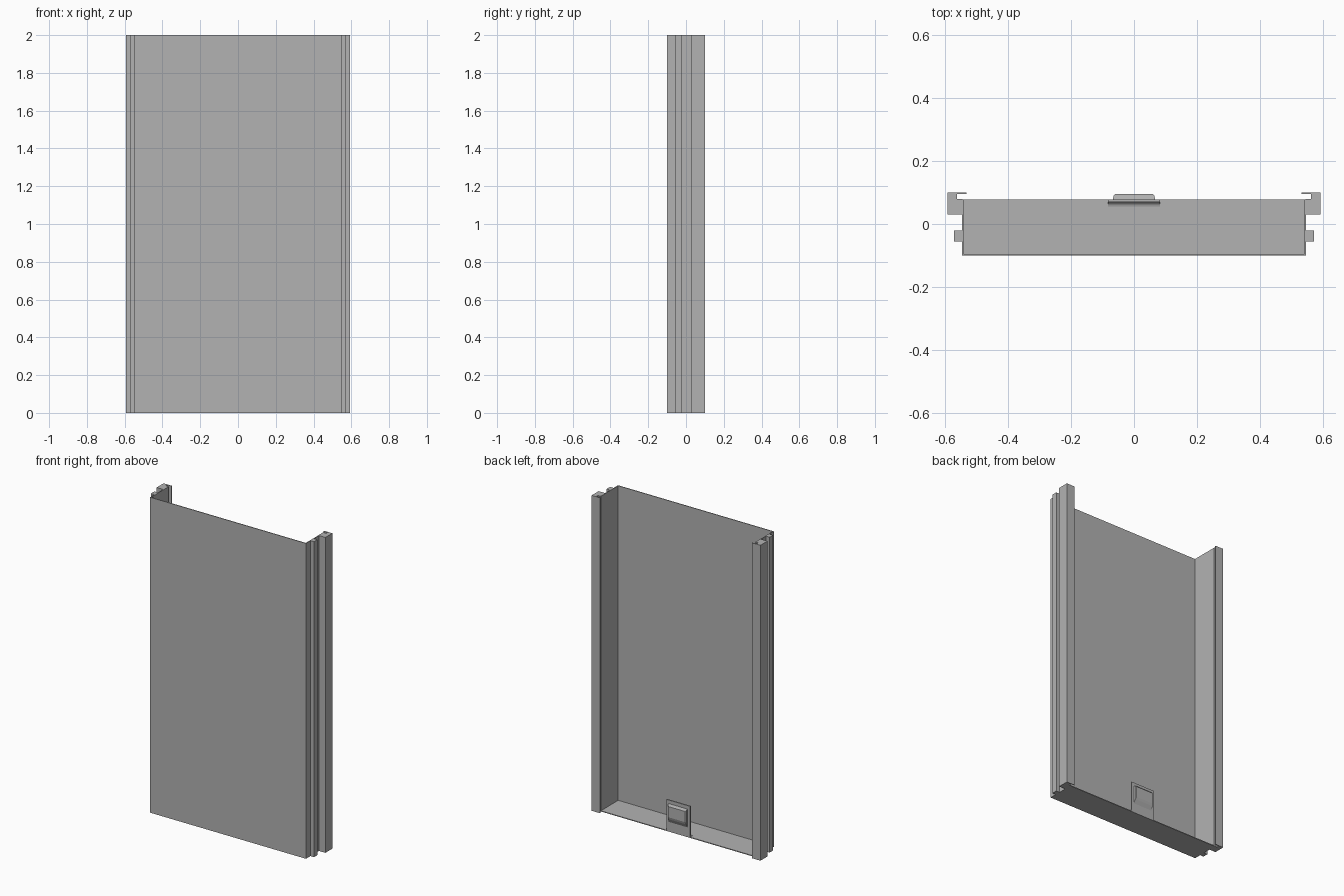
import bpy, bmesh, math

if "Cube" in bpy.data.objects:
    bpy.data.objects.remove(bpy.data.objects["Cube"])

H = 2.0       # panel height
T = 0.005     # sheet thickness

grey = bpy.data.materials.new("plain grey")
grey.diffuse_color = (0.448, 0.448, 0.448, 1)
grey.use_nodes = True
grey.node_tree.nodes["Principled BSDF"].inputs["Base Color"].default_value = grey.diffuse_color


def finish(name, bm):
    bmesh.ops.recalc_face_normals(bm, faces=bm.faces)
    mesh = bpy.data.meshes.new(name)
    bm.to_mesh(mesh)
    bm.free()
    mesh.materials.append(grey)
    obj = bpy.data.objects.new(name, mesh)
    bpy.context.collection.objects.link(obj)
    return obj


def box(name, lo, hi):
    bm = bmesh.new()
    bmesh.ops.create_cube(bm, size=1)
    for v in bm.verts:
        v.co = [(a + b) / 2 + c * (b - a) for a, b, c in zip(lo, hi, v.co)]
    return finish(name, bm)


def extrude(name, points, direction):
    """Extrude a closed outline of 3D points along a direction."""
    bm = bmesh.new()
    face = bm.faces.new([bm.verts.new(p) for p in points])
    new = bmesh.ops.extrude_face_region(bm, geom=[face])["geom"]
    bmesh.ops.translate(bm, vec=direction,
                        verts=[g for g in new if isinstance(g, bmesh.types.BMVert)])
    return finish(name, bm)


# front sheet and floor
box("front_panel", (-0.543, -0.1, 0), (0.543, -0.1 + T, H))
box("floor", (-0.543, -0.1 + T, 0), (0.543, 0.078, T))

# side walls with a square rib and a hooked rail, one section for both sides
section = [(0.542, -0.1), (0.547, -0.1), (0.547, -0.055), (0.572, -0.055),
           (0.572, -0.02), (0.547, -0.02), (0.547, 0.03), (0.592, 0.03),
           (0.592, 0.1), (0.533, 0.1), (0.533, 0.096), (0.562, 0.096),
           (0.562, 0.08), (0.546, 0.08), (0.542, 0.076)]
for side, s in (("left", -1), ("right", 1)):
    extrude(side + "_wall_rail", [(s * x, y, 0) for x, y in section], (0, 0, H))

# latch tab standing on the floor's rear edge, with a rounded inner foot
R = 0.016
foot = [(0.070 - R + R * math.sin(a), T + R - R * math.cos(a))
        for a in (math.radians(15 * i) for i in range(7))]
tab = [(0.078, 0), (0.054, 0)] + foot + [(0.070, 0.2), (0.078, 0.2)]
tab_obj = extrude("latch_tab", [(-0.083, y, z) for y, z in tab], (0.166, 0, 0))

# raised finger pad on the tab, sloped on every side
bm = bmesh.new()
rings = []
for y, x, z0, z1 in ((0.077, 0.067, 0.06, 0.178), (0.090, 0.065, 0.085, 0.174),
                     (0.095, 0.060, 0.10, 0.168)):
    rings.append([bm.verts.new((px, y, pz))
                  for px, pz in ((-x, z0), (x, z0), (x, z1), (-x, z1))])
for a, b in zip(rings, rings[1:]):
    for i in range(4):
        j = (i + 1) % 4
        bm.faces.new((a[i], a[j], b[j], b[i]))
bm.faces.new(rings[0][::-1])
bm.faces.new(rings[-1])
finish("latch_pad", bm)

# smooth the rounded foot only
bpy.context.view_layer.objects.active = tab_obj
tab_obj.select_set(True)
bpy.ops.object.shade_smooth_by_angle(angle=math.radians(30))
